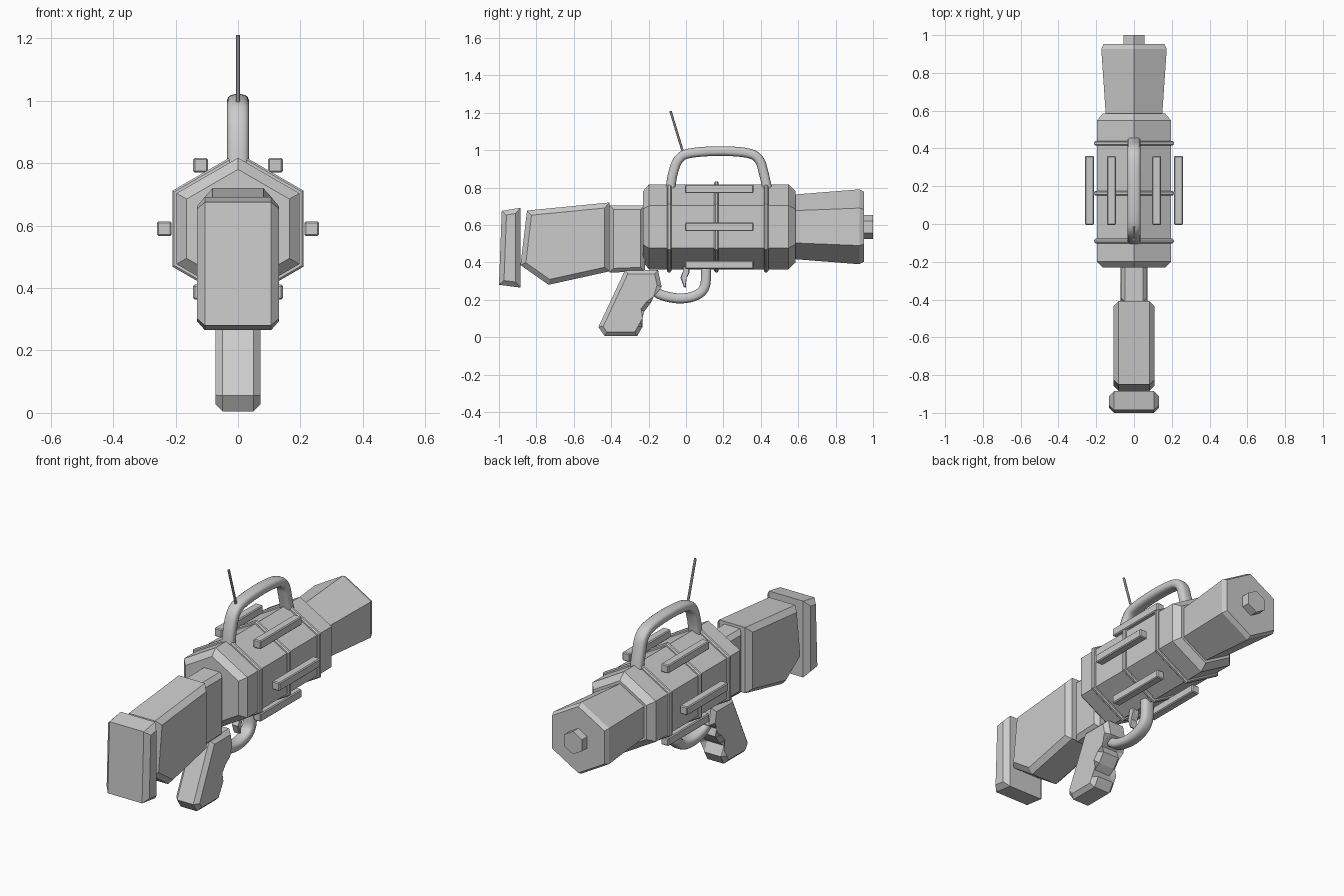
import bpy, bmesh, math
from mathutils import Vector

if "Cube" in bpy.data.objects:
    bpy.data.objects.remove(bpy.data.objects["Cube"])

grey = bpy.data.materials.new("plain grey")
grey.diffuse_color = (0.6, 0.6, 0.6, 1)
grey.use_nodes = True
grey.node_tree.nodes["Principled BSDF"].inputs["Base Color"].default_value = grey.diffuse_color
AXIS_Z = 0.59  # height of the barrel axis


def finish(name, bm, smooth=False):
    bmesh.ops.recalc_face_normals(bm, faces=bm.faces[:])
    me = bpy.data.meshes.new(name)
    bm.to_mesh(me)
    bm.free()
    me.materials.append(grey)
    ob = bpy.data.objects.new(name, me)
    bpy.context.collection.objects.link(ob)
    if smooth:
        bpy.ops.object.select_all(action='DESELECT')
        ob.select_set(True)
        bpy.context.view_layer.objects.active = ob
        bpy.ops.object.shade_smooth_by_angle(angle=math.radians(40))
    return ob


def skin(bm, loops, closed=False):
    """Join a list of vertex loops; cap the ends, or close into a ring."""
    n = len(loops[0])
    pairs = list(zip(loops, loops[1:]))
    if closed:
        pairs.append((loops[-1], loops[0]))
    else:
        bm.faces.new(loops[0])
        bm.faces.new(loops[-1])
    for a, b in pairs:
        for i in range(n):
            j = (i + 1) % n
            bm.faces.new((a[i], a[j], b[j], b[i]))


def hex_lathe(name, profile, closed=False):
    """Six-sided turning along y from (y, radius) points, corner upwards."""
    bm = bmesh.new()
    loops = []
    for y, r in profile:
        loops.append([bm.verts.new((r * math.sin(k * math.pi / 3), y,
                                    AXIS_Z + r * math.cos(k * math.pi / 3)))
                      for k in range(6)])
    skin(bm, loops, closed)
    return finish(name, bm)


def plate(name, outline, half, bevel):
    """Side outline of (y, z) points, thickened in x, with chamfered rims."""
    bm = bmesh.new()
    loops = [[bm.verts.new((x, y, z)) for y, z in outline] for x in (-half, half)]
    skin(bm, loops)
    rim = [e for e in bm.edges if abs(e.verts[0].co.x - e.verts[1].co.x) < 1e-5]
    bmesh.ops.bevel(bm, geom=rim, offset=bevel, segments=1, affect='EDGES')
    return finish(name, bm)


def tube(name, pts, rx, rn, sides=16, steps=6, power=0.7):
    """Smooth sweep through (y, z) points; rounded-square section rx by rn."""
    p = [Vector(q) for q in pts]
    p = [2 * p[0] - p[1]] + p + [2 * p[-1] - p[-2]]
    path = []
    for i in range(1, len(p) - 2):
        a, b, c, d = p[i - 1:i + 3]
        for s in range(steps):
            t = s / steps
            path.append(0.5 * (2 * b + (c - a) * t + (2 * a - 5 * b + 4 * c - d) * t * t
                               + (3 * b - a - 3 * c + d) * t ** 3))
    path.append(p[-2])
    bm = bmesh.new()
    loops = []
    for i, q in enumerate(path):
        t = (path[min(i + 1, len(path) - 1)] - path[max(i - 1, 0)]).normalized()
        loop = []
        for k in range(sides):
            ang = 2 * math.pi * (k + 0.5) / sides
            c, s = math.cos(ang), math.sin(ang)
            u = math.copysign(abs(c) ** power, c) * rx
            v = math.copysign(abs(s) ** power, s) * rn
            loop.append(bm.verts.new((u, q.x - t.y * v, q.y + t.x * v)))
        loops.append(loop)
    skin(bm, loops)
    return finish(name, bm, True)


# Hexagonal body, flared barrel and muzzle stub
hex_lathe("body", [(-0.23, 0.19), (-0.198, 0.227), (0.548, 0.227), (0.585, 0.19)])
hex_lathe("barrel", [(0.57, 0.172), (0.927, 0.2), (0.953, 0.186)])
hex_lathe("muzzle_stub", [(0.94, 0.064), (1.0, 0.064)])

# Raised bands round the body
for i, y in enumerate((-0.09, 0.163, 0.428)):
    hex_lathe(f"band_{i + 1}", [(y - 0.012, 0.215), (y - 0.012, 0.236), (y - 0.006, 0.243),
                                (y + 0.006, 0.243), (y + 0.012, 0.236), (y + 0.012, 0.215)], True)

# Six rails, three on each side
for side, sx in (("left", -1), ("right", 1)):
    for level, x, z in (("upper", 0.12, 0.793), ("middle", 0.236, 0.59), ("lower", 0.12, 0.387)):
        bm = bmesh.new()
        bmesh.ops.create_cube(bm, size=1)
        for v in bm.verts:
            v.co = Vector((sx * x + v.co.x * 0.047, 0.178 + v.co.y * 0.365, z + v.co.z * 0.047))
        bmesh.ops.bevel(bm, geom=bm.edges[:], offset=0.005, segments=1, affect='EDGES')
        finish(f"{side}_{level}_rail", bm)

# Neck, shoulder stock and butt pad
plate("neck", [(-0.41, 0.345), (-0.41, 0.705), (-0.22, 0.705), (-0.22, 0.352)], 0.07, 0.022)
plate("stock", [(-0.408, 0.72), (-0.85, 0.677), (-0.885, 0.385), (-0.735, 0.28), (-0.408, 0.352)],
      0.108, 0.027)
plate("butt_pad", [(-0.985, 0.675), (-0.885, 0.692), (-0.885, 0.265), (-1.0, 0.28)], 0.132, 0.026)

# Pistol grip with finger ridges
plate("grip", [(-0.325, 0.36), (-0.468, 0.055), (-0.435, 0.005), (-0.262, 0.005), (-0.232, 0.056),
               (-0.26, 0.108), (-0.225, 0.135), (-0.187, 0.185), (-0.2, 0.225), (-0.13, 0.268),
               (-0.15, 0.36)], 0.072, 0.022)

# Trigger guard and trigger
tube("trigger_guard", [(-0.185, 0.262), (-0.13, 0.225), (-0.035, 0.207), (0.05, 0.222),
                       (0.1, 0.27), (0.108, 0.38)], 0.035, 0.027)
plate("trigger", [(-0.015, 0.4), (0.02, 0.4), (0.018, 0.345), (-0.002, 0.315), (0.0, 0.265),
                  (-0.012, 0.268), (-0.03, 0.318), (-0.012, 0.35)], 0.02, 0.004)

# Carrying handle
tube("carry_handle", [(-0.084, 0.79), (-0.07, 0.875), (-0.04, 0.95), (0.02, 0.983), (0.18, 0.995),
                      (0.33, 0.984), (0.39, 0.95), (0.415, 0.88), (0.435, 0.79)], 0.035, 0.026)

# Thin antenna
tube("antenna", [(-0.015, 0.985), (-0.083, 1.209)], 0.007, 0.007, sides=8, steps=1, power=1)
